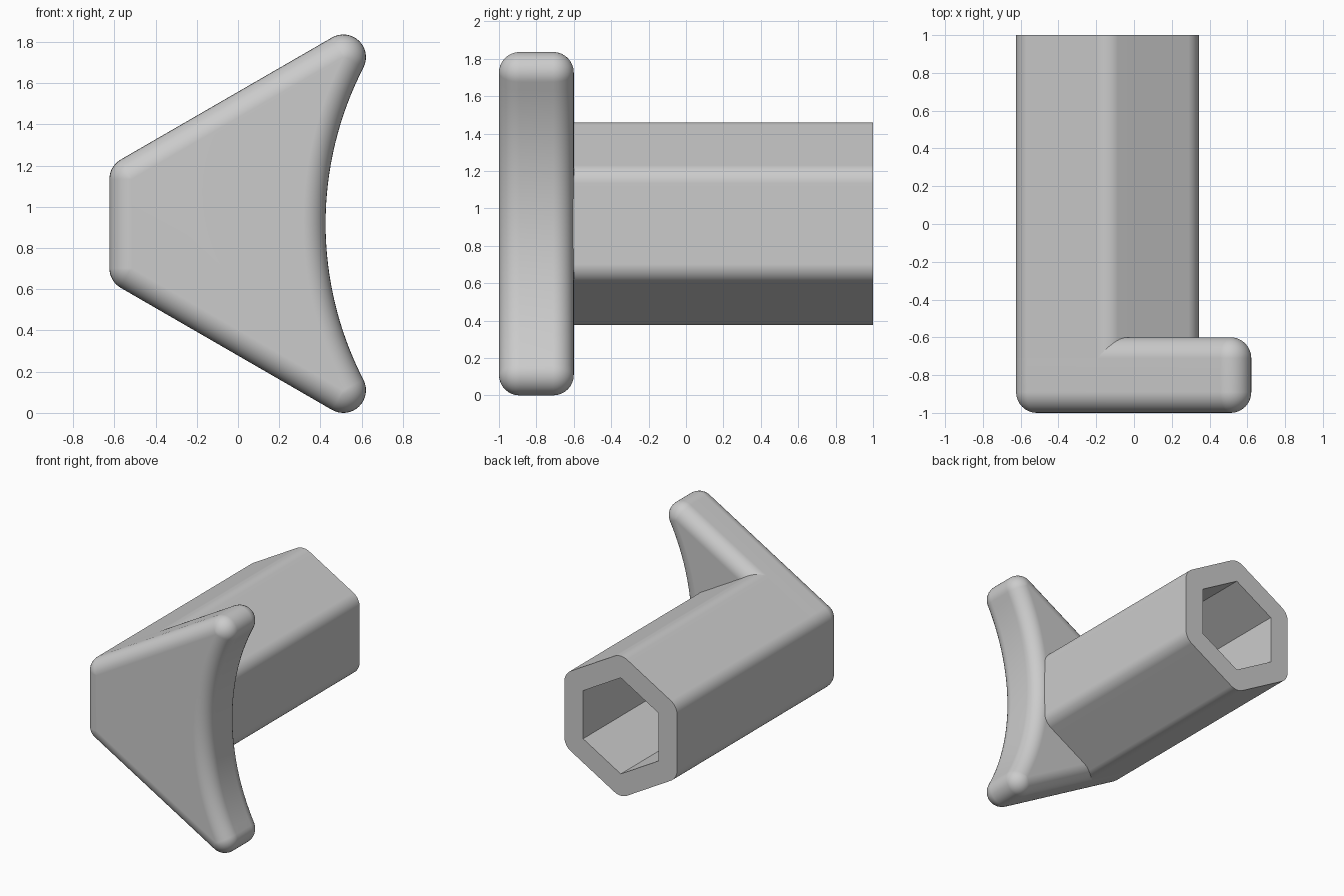
import bpy, bmesh
from math import sin, cos, pi, radians, sqrt, asin, degrees

cube = bpy.data.objects.get("Cube")
if cube:
    bpy.data.objects.remove(cube)

CX, CZ = -0.14, 0.918      # tube axis
APOTHEM, HOLE = 0.484, 0.323
R = 0.11                   # every rounding

grey = bpy.data.materials.new("plain grey")
grey.use_nodes = True
grey.diffuse_color = (0.6, 0.6, 0.6, 1)
grey.node_tree.nodes["Principled BSDF"].inputs["Base Color"].default_value = (0.6, 0.6, 0.6, 1)


def arc(cx, cz, r, start, end, steps):
    angles = [radians(start + (end - start) * i / steps) for i in range(steps + 1)]
    return [(cx + r * cos(a), cz + r * sin(a)) for a in angles]


def hexagon(apothem, r):
    """Upright hexagon with corners rounded by radius r."""
    reach = (apothem - r) * 2 / sqrt(3)
    points = []
    for k in range(6):
        mid = 30 + 60 * k
        a = radians(mid)
        points += arc(CX + reach * cos(a), CZ + reach * sin(a), r, mid - 30, mid + 30, 8)
    return points


def plate_outline(inset):
    """Flared outline with a hollow right edge, shrunk evenly by inset."""
    r = R - inset
    reach = (APOTHEM - R) * 2 / sqrt(3)
    left, rise = CX - reach * cos(pi / 6), reach / 2
    ear_x, ear_z, waist = 0.511, 0.808, 0.425
    near = waist - R
    hollow_x = (ear_x ** 2 + ear_z ** 2 - near ** 2) / (2 * (ear_x - near))
    tilt = degrees(asin(ear_z / (hollow_x - near)))
    return (arc(left, CZ + rise, r, 120, 180, 8)
            + arc(left, CZ - rise, r, 180, 240, 8)
            + arc(ear_x, CZ - ear_z, r, 240, 360 + tilt, 16)
            + arc(hollow_x, CZ, hollow_x - waist + inset, 180 + tilt, 180 - tilt, 32)
            + arc(ear_x, CZ + ear_z, r, -tilt, 120, 16))


def loft(name, rings):
    """Skin (y, outline) rings in order and close both ends."""
    bm = bmesh.new()
    loops = [[bm.verts.new((x, y, z)) for x, z in outline] for y, outline in rings]
    for a, b in zip(loops, loops[1:]):
        for i in range(len(a)):
            j = (i + 1) % len(a)
            bm.faces.new((a[i], a[j], b[j], b[i]))
    bm.faces.new(loops[0])
    bm.faces.new(loops[-1])
    bmesh.ops.remove_doubles(bm, verts=bm.verts, dist=0.0001)
    bmesh.ops.recalc_face_normals(bm, faces=bm.faces)
    mesh = bpy.data.meshes.new(name)
    bm.to_mesh(mesh)
    bm.free()
    mesh.materials.append(grey)
    obj = bpy.data.objects.new(name, mesh)
    bpy.context.collection.objects.link(obj)
    bpy.ops.object.select_all(action='DESELECT')
    obj.select_set(True)
    bpy.context.view_layer.objects.active = obj
    bpy.ops.object.shade_smooth_by_angle(angle=radians(30))
    weighted = obj.modifiers.new("Weighted Normal", 'WEIGHTED_NORMAL')
    weighted.keep_sharp = True
    return obj


# Front plate with fully rounded rims
STEPS = 8
front, back = [], []
for i in range(STEPS + 1):
    a = pi / 2 * i / STEPS
    ring = plate_outline(R * (1 - sin(a)))
    depth = R * (1 - cos(a))
    front.append((-1 + depth, ring))
    back.insert(0, (-0.6 - depth, ring))
loft("handle_plate", front + back)

# Hexagonal tube with a blind hexagonal socket
outer, inner = hexagon(APOTHEM, R), hexagon(HOLE, 0)
loft("hex_tube", [(-0.8, outer), (1, outer), (1, inner), (-0.6, inner)])
